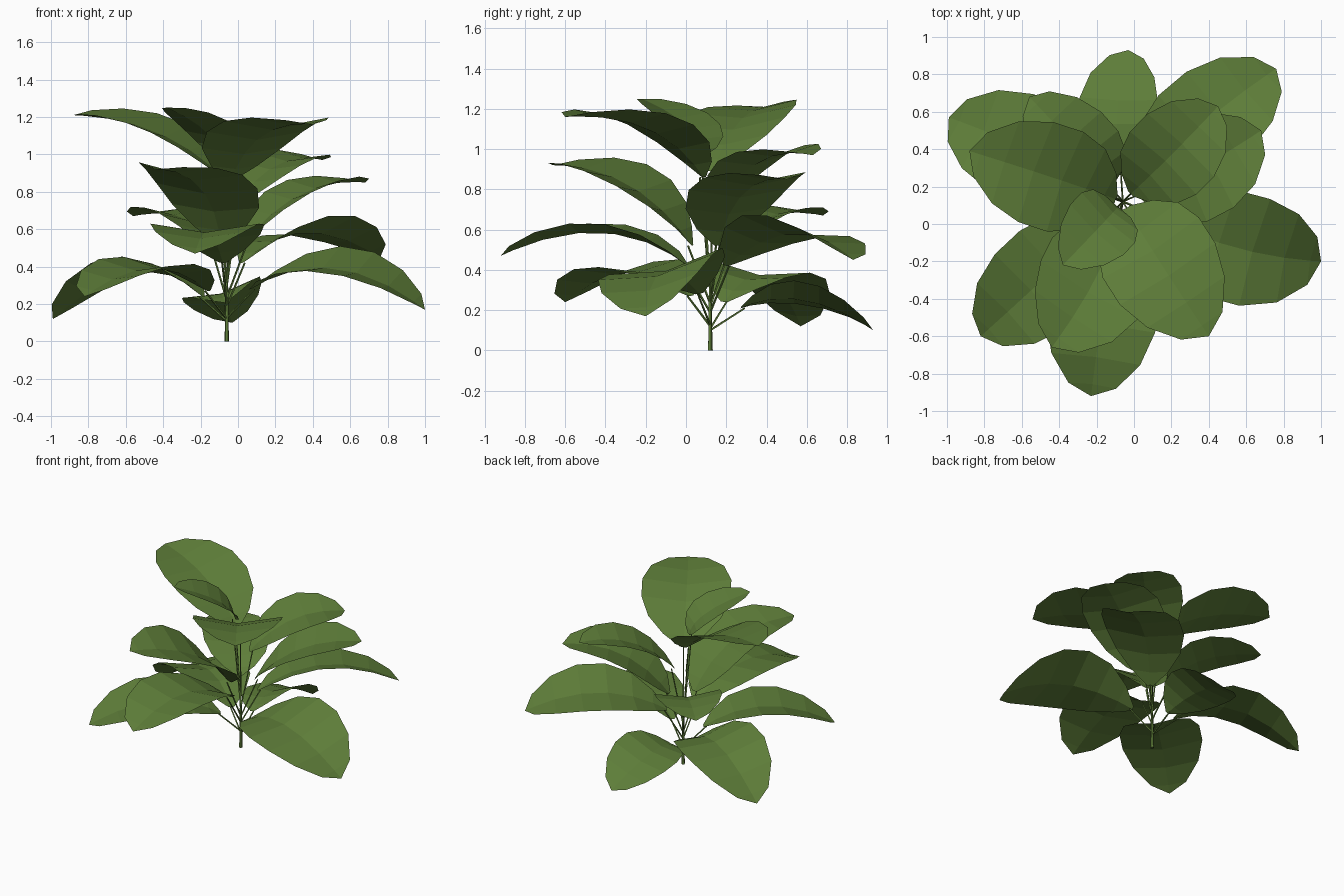
import bpy, bmesh, math
from mathutils import Vector

if "Cube" in bpy.data.objects:
    bpy.data.objects.remove(bpy.data.objects["Cube"])

green = bpy.data.materials.new("leaf green")
green.diffuse_color = (0.112, 0.207, 0.041, 1)
green.use_nodes = True
green.node_tree.nodes["Principled BSDF"].inputs["Base Color"].default_value = green.diffuse_color

STEM = Vector((-0.06, 0.12, 0))
UP = Vector((0, 0, 1))

# name: base height, midrib middle, midrib tip, half width, roll (left side up)
LEAVES = {
    "low_back":        (0.21, (-0.09, 0.58, 0.25), (-0.03, 0.93, 0.10), 0.22, -0.27),
    "low_left_back":   (0.24, (-0.55, 0.39, 0.37), (-0.99, 0.57, 0.12), 0.29, 0.12),
    "low_left_front":  (0.27, (-0.47, -0.28, 0.39), (-0.82, -0.60, 0.24), 0.28, -0.07),
    "low_right":       (0.28, (0.52, -0.12, 0.39), (1.00, -0.20, 0.17), 0.31, 0.22),
    "mid_front":       (0.42, (-0.16, -0.42, 0.585), (-0.23, -0.92, 0.47), 0.30, 0.00),
    "mid_right_back":  (0.42, (0.36, 0.53, 0.58), (0.76, 0.83, 0.45), 0.28, -0.19),
    "mid_left_back":   (0.49, (-0.29, 0.39, 0.66), (-0.56, 0.68, 0.67), 0.23, 0.02),
    "upper_right":     (0.52, (0.33, 0.29, 0.785), (0.68, 0.50, 0.85), 0.28, 0.01),
    "upper_front":     (0.52, (-0.20, -0.28, 0.82), (-0.44, -0.66, 0.92), 0.31, -0.06),
    "upper_back":      (0.72, (0.20, 0.37, 0.94), (0.45, 0.63, 0.97), 0.25, 0.07),
    "top_left":        (0.89, (-0.44, 0.25, 1.12), (-0.88, 0.39, 1.21), 0.29, -0.08),
    "top_front":       (0.86, (0.13, -0.19, 1.10), (0.40, -0.60, 1.16), 0.31, 0.00),
    "top_small":       (0.97, (-0.17, 0.00, 1.12), (-0.38, -0.22, 1.25), 0.20, 0.00),
}
# blade outline: position along the midrib, share of the half width
OUTLINE = [(0, .07), (.1, .46), (.25, .81), (.43, .98), (.62, .98), (.8, .80), (.94, .43)]
FOLD = 0.16


def finish(bm, name):
    me = bpy.data.meshes.new(name)
    bm.to_mesh(me)
    bm.free()
    me.materials.append(green)
    ob = bpy.data.objects.new(name, me)
    bpy.context.collection.objects.link(ob)


def tube(name, points, r0, r1, sides):
    """Tapered low-poly tube along a short path."""
    bm = bmesh.new()
    rings = []
    for i, p in enumerate(points):
        d = (points[min(i + 1, len(points) - 1)] - points[max(i - 1, 0)]).normalized()
        a = d.cross(Vector((0.3, 1, 0))).normalized()
        b = d.cross(a)
        r = r0 + (r1 - r0) * i / (len(points) - 1)
        rings.append([bm.verts.new(p + r * (a * math.cos(k * math.tau / sides) + b * math.sin(k * math.tau / sides)))
                      for k in range(sides)])
    for lo, hi in zip(rings, rings[1:]):
        for k in range(sides):
            n = (k + 1) % sides
            bm.faces.new((lo[k], lo[n], hi[n], hi[k]))
    bm.faces.new(rings[0][::-1])
    bm.faces.new(rings[-1])
    bmesh.ops.recalc_face_normals(bm, faces=bm.faces[:])
    finish(bm, name)


def leaf(name, base_z, mid, tip, width, roll):
    mid, tip = Vector(mid), Vector(tip)
    out = mid - STEM
    out.z = 0
    out.normalize()
    base = STEM + out * max(0.04, 0.19 - 0.18 * base_z) + UP * base_z

    def rib(t):
        return base * (2 * t - 1) * (t - 1) + mid * 4 * t * (1 - t) + tip * t * (2 * t - 1)

    # blade: folded strip on each side of the midrib
    bm = bmesh.new()
    rows = []
    for t, share in OUTLINE:
        tan = (rib(t + .02) - rib(t - .02)).normalized()
        left = UP.cross(tan).normalized()
        nor = tan.cross(left)
        side = left * math.cos(roll) + nor * math.sin(roll)
        hw = width * share
        rows.append([bm.verts.new(rib(t) + side * s * hw + nor * abs(s) * FOLD * hw) for s in (-1, 0, 1)])
    for a, b in zip(rows, rows[1:]):
        for k in (0, 1):
            bm.faces.new((a[k], b[k], b[k + 1], a[k + 1]))
    end = bm.verts.new(tip)
    for k in (0, 1):
        bm.faces.new((rows[-1][k], end, rows[-1][k + 1]))
    finish(bm, name + "_leaf")

    # slender stalk rising from the stem to the blade
    start = STEM + UP * max(0.1, min(base_z * 0.45, 0.3))
    tube(name + "_stalk", [start, base + out * 0.02], 0.006, 0.005, 4)


# central stem
tube("stem", [STEM, STEM + UP * 0.08, STEM + UP * 0.32], 0.013, 0.008, 5)

for name, spec in LEAVES.items():
    leaf(name, *spec)
